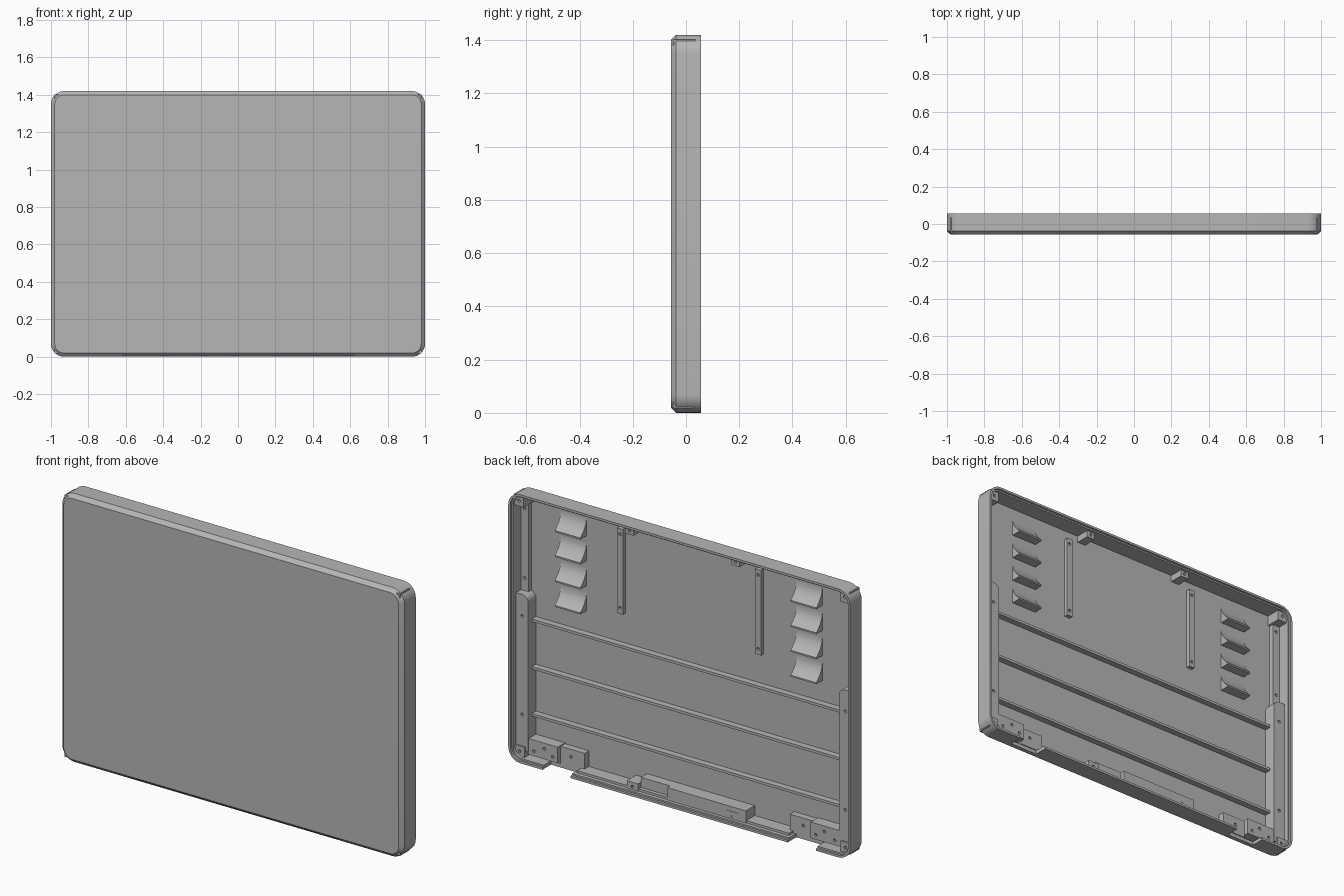
import bpy, bmesh, math
from mathutils import Matrix, Vector

old = bpy.data.objects.get("Cube")
if old:
    bpy.data.objects.remove(old, do_unlink=True)

grey = bpy.data.materials.new("matte grey")
grey.use_nodes = True
colour = (0.47, 0.47, 0.47, 1)
grey.diffuse_color = colour
grey.node_tree.nodes["Principled BSDF"].inputs["Base Color"].default_value = colour

HEIGHT = 1.42
BACK = 0.057       # rim plane
FLOOR = -0.046     # inside of the panel
WALL = 0.02
SIDES = ((1, "left"), (-1, "right"))
parts = []


def finish(name, bm):
    bmesh.ops.recalc_face_normals(bm, faces=bm.faces)
    mesh = bpy.data.meshes.new(name)
    bm.to_mesh(mesh)
    bm.free()
    mesh.materials.append(grey)
    obj = bpy.data.objects.new(name, mesh)
    bpy.context.scene.collection.objects.link(obj)
    parts.append(obj)
    return obj


def loft(name, rings):
    """Join closed rings of points in order and cap both ends."""
    bm = bmesh.new()
    loops = [[bm.verts.new(p) for p in ring] for ring in rings]
    n = len(loops[0])
    for a, b in zip(loops, loops[1:]):
        for i in range(n):
            j = (i + 1) % n
            bm.faces.new((a[i], a[j], b[j], b[i]))
    bm.faces.new(loops[0])
    bm.faces.new(loops[-1])
    return finish(name, bm)


def prism(name, outline, y1, y0=FLOOR - 0.003):
    """Extrude an x-z outline along y."""
    return loft(name, [[(x, y, z) for x, z in outline] for y in (y0, y1)])


def box(name, x0, x1, z0, z1, y1, y0=FLOOR - 0.003):
    return prism(name, [(x0, z0), (x1, z0), (x1, z1), (x0, z1)], y1, y0)


def pair(name, x0, x1, z0, z1, y1):
    for s, side in SIDES:
        box(f"{side}_{name}", s * x0, s * x1, z0, z1, y1)


def rounded(inset, y, radius=0.07, steps=8):
    """Rounded rectangle ring of the lid at depth y."""
    r = radius - inset
    w, h = 1 - radius, HEIGHT / 2 - radius
    ring = []
    for k, (sx, sz) in enumerate(((1, 1), (-1, 1), (-1, -1), (1, -1))):
        for i in range(steps + 1):
            a = (k + i / steps) * math.pi / 2
            ring.append((sx * w + r * math.cos(a), y,
                         HEIGHT / 2 + sz * h + r * math.sin(a)))
    return ring


def cut(obj, cutter):
    mod = obj.modifiers.new("cut", 'BOOLEAN')
    mod.operation, mod.solver, mod.object = 'DIFFERENCE', 'EXACT', cutter
    bpy.context.view_layer.update()
    deps = bpy.context.evaluated_depsgraph_get()
    mesh = bpy.data.meshes.new_from_object(obj.evaluated_get(deps))
    obj.modifiers.clear()
    obj.data = mesh


def drop(obj):
    parts.remove(obj)
    bpy.data.objects.remove(obj, do_unlink=True)


# Lid shell: bevelled front, straight walls, stepped rim, hollow back
shell = loft("lid_shell", [
    rounded(0.02, -BACK), rounded(0, -0.038), rounded(0, BACK),
    rounded(0.012, BACK), rounded(0.012, BACK - 0.012),
    rounded(WALL, BACK - 0.012), rounded(WALL, FLOOR)])

# Hinge openings in the bottom wall
for s, side in SIDES:
    notch = box("notch_cutter", s * 0.635, s * 0.8, -0.05, 0.03, 0.1, -0.015)
    notch.hide_render = True
    cut(shell, notch)
    drop(notch)

# Stiffening ribs across the panel
for i, z in enumerate((0.235, 0.483, 0.735)):
    box(f"cross_rib_{i + 1}", -0.92, 0.92, z - 0.007, z + 0.007, -0.012)

# Side rails with a rounded inner top corner
for s, side in SIDES:
    arc = [(0.945 - 0.035 * math.cos(t * math.pi / 12),
            0.84 + 0.035 * math.sin(t * math.pi / 12)) for t in range(7)]
    rail = [(0.985, 0.05), (0.91, 0.05)] + arc + [(0.985, 0.875)]
    prism(f"{side}_lower_rail", [(s * x, z) for x, z in rail], 0.02)

# Mounting strips, corner posts and top posts
pair("upper_strip", 0.937, 0.985, 0.87, 1.35, -0.022)
pair("bar", 0.387, 0.421, 0.9, 1.35, -0.025)
pair("top_corner_post", 0.925, 0.982, 1.345, 1.402, 0.035)
pair("bottom_corner_post", 0.925, 0.982, 0.018, 0.075, 0.03)
pair("top_post", 0.285, 0.335, 1.365, 1.405, 0.03)

# Hinge mounts
pair("hinge_block", 0.74, 0.915, 0.035, 0.12, 0.015)
pair("hinge_arm", 0.6, 0.74, 0.02, 0.115, -0.01)

# Cable cover along the bottom wall
box("cable_cover", -0.37, 0.09, 0.01, 0.085, 0.028)
box("cable_cover_step", 0.09, 0.26, 0.01, 0.085, 0.005)
pair("cover_post", 0.26, 0.325, 0.01, 0.06, 0.03)
box("bottom_ledge", -0.62, 0.62, 0.01, 0.032, 0.025)

# Scooped louvres, four on each side
for s, side in SIDES:
    for i in range(4):
        z = 1.295 - 0.132 * i
        curve = [(FLOOR + 0.05 * t * t, z + 0.045 - 0.085 * t)
                 for t in (k / 6 for k in range(7))]
        section = [(FLOOR - 0.003, z + 0.045)] + curve + [
            (FLOOR + 0.05, z - 0.048), (FLOOR - 0.003, z - 0.048)]
        louvre = loft(f"{side}_louvre_{i + 1}",
                      [[(s * x, y, h) for y, h in section] for x in (0.615, 0.765)])

# Screw holes: name ending, x, z, surface depth
holes = [("lower_rail", 0.945, 0.76, 0.02), ("lower_rail", 0.945, 0.24, 0.02),
         ("upper_strip", 0.96, 0.94, -0.022), ("upper_strip", 0.96, 1.31, -0.022),
         ("bar", 0.404, 0.93, -0.025), ("bar", 0.404, 1.32, -0.025),
         ("top_corner_post", 0.953, 1.373, 0.035),
         ("bottom_corner_post", 0.953, 0.047, 0.03),
         ("top_post", 0.31, 1.385, 0.03), ("cover_post", 0.293, 0.035, 0.03),
         ("hinge_block", 0.77, 0.06, 0.015), ("hinge_block", 0.82, 0.09, 0.015),
         ("hinge_block", 0.88, 0.06, 0.015), ("hinge_arm", 0.68, 0.075, -0.01)]
for s, side in SIDES:
    for name in dict.fromkeys(h[0] for h in holes):
        bm = bmesh.new()
        for part, x, z, y in holes:
            if part == name:
                place = Matrix.Translation(Vector((s * x, y, z))) @ Matrix.Rotation(
                    math.pi / 2, 4, 'X')
                bmesh.ops.create_cone(bm, cap_ends=True, segments=12, radius1=0.008,
                                      radius2=0.008, depth=0.03, matrix=place)
        drill = finish("hole_cutter", bm)
        drill.hide_render = True
        cut(bpy.data.objects[f"{side}_{name}"], drill)
        drop(drill)

# Smooth the rounded corners and keep edges crisp
bpy.ops.object.select_all(action='DESELECT')
for obj in parts:
    obj.select_set(True)
bpy.context.view_layer.objects.active = shell
bpy.ops.object.shade_smooth_by_angle(angle=math.radians(30))
